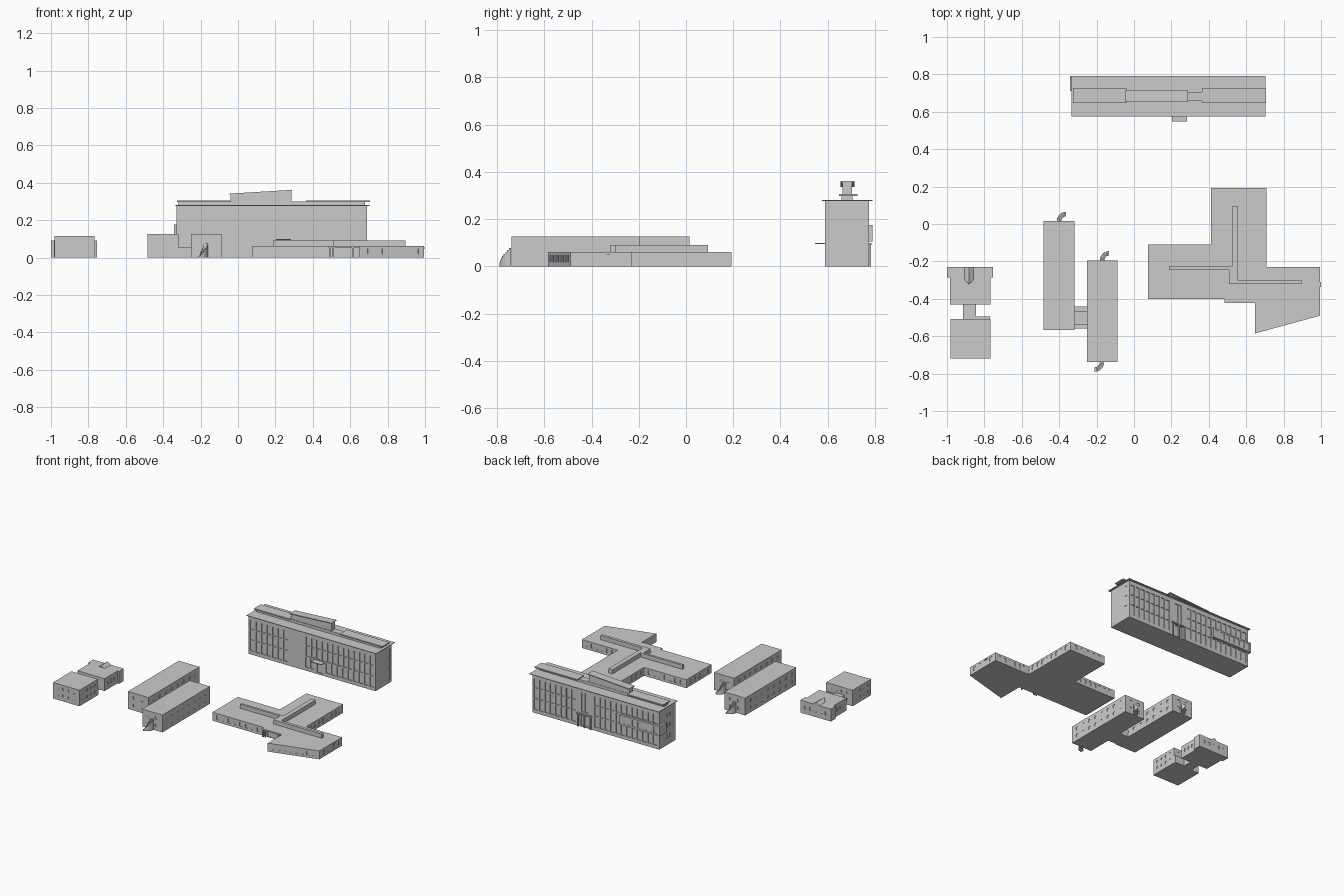
import bpy, bmesh, math
from mathutils import Matrix, Vector

if "Cube" in bpy.data.objects:
    bpy.data.objects.remove(bpy.data.objects["Cube"])


def finish(name, bm, fix=True):
    if fix:
        bmesh.ops.recalc_face_normals(bm, faces=bm.faces)
    me = bpy.data.meshes.new(name)
    bm.to_mesh(me)
    bm.free()
    ob = bpy.data.objects.new(name, me)
    bpy.context.collection.objects.link(ob)
    return ob


def add_prism(bm, pts, z0, z1):
    lo = [bm.verts.new((x, y, z0)) for x, y in pts]
    hi = [bm.verts.new((x, y, z1)) for x, y in pts]
    bm.faces.new(lo[::-1])
    bm.faces.new(hi)
    n = len(pts)
    for i in range(n):
        j = (i + 1) % n
        bm.faces.new((lo[i], lo[j], hi[j], hi[i]))


def prism(name, pts, z0, z1):
    bm = bmesh.new()
    add_prism(bm, pts, z0, z1)
    return finish(name, bm)


def box(name, x0, x1, y0, y1, z0, z1):
    return prism(name, [(x0, y0), (x1, y0), (x1, y1), (x0, y1)], z0, z1)


def row(p, q, n, fill, z0, z1, margin=0.02, depth=0.003):
    """Window slots evenly spaced along the wall from p to q."""
    p, q = Vector((*p, 0)), Vector((*q, 0))
    d = (q - p).normalized()
    step = ((q - p).length - 2 * margin) / n
    rot = Matrix.Rotation(math.atan2(d.y, d.x), 4, 'Z')
    out = []
    for i in range(n):
        c = p + d * (margin + step * (i + 0.5))
        c.z = (z0 + z1) / 2
        out.append(Matrix.Translation(c) @ rot @
                   Matrix.Diagonal((step * fill, 2 * depth, z1 - z0, 1)))
    return out


def cut(ob, slots):
    """Recess all the (non-overlapping) window slots into a building."""
    bm = bmesh.new()
    for m in slots:
        bmesh.ops.create_cube(bm, size=1, matrix=m)
    cutter = finish("window_cutter", bm)
    cutter.hide_render = True
    mod = ob.modifiers.new("windows", 'BOOLEAN')
    mod.object, mod.operation, mod.solver = cutter, 'DIFFERENCE', 'EXACT'
    bpy.context.view_layer.objects.active = ob
    bpy.ops.object.modifier_apply(modifier=mod.name)
    bpy.data.objects.remove(cutter)


def slope_top(ob, x0, x1, rise, zmin=-1):
    for v in ob.data.vertices:
        if v.co.z > zmin:
            v.co.z += rise * (v.co.x - x0) / (x1 - x0)


# Large block: body with three floors of tall windows
X0, X1, Y0, Y1 = -0.328, 0.69, 0.588, 0.774
main = box("main_block", X0, X1, Y0, Y1, 0, 0.277)
slots = []
for k, (z0, z1) in enumerate(((0.025, 0.1), (0.106, 0.175), (0.182, 0.247))):
    slots += row((X0, Y0), (0.0, Y0), 7, 0.72, z0, z1, 0.008, 0.006)
    if k:
        slots += row((0.12, Y0), (X1, Y0), 13, 0.72, z0, z1, 0.008, 0.006)
    else:
        slots += row((0.12, Y0), (0.208, Y0), 2, 0.72, z0, z1, 0.004, 0.006)
        slots += row((0.22, Y0), (0.27, Y0), 1, 1, 0.012, 0.09, 0, 0.006)
        slots += row((0.28, Y0), (X1, Y0), 9, 0.72, z0, z1, 0.006, 0.006)
    slots += row((X1, Y1), (0.33, Y1), 8, 0.72, z0, z1, 0.008, 0.006)
    slots += row((0.21, Y1), (X0, Y1), 12, 0.72, z0, z1, 0.012, 0.006)
    slots += row((X1, 0.723), (X1, 0.753), 1, 1, z0, z1, 0)
    slots += row((X0, 0.7), (X0, 0.61), 3, 0.3, z0 + 0.02, z1 - 0.02, 0)
slots += row((0.24, Y1), (0.30, Y1), 1, 1, 0.01, 0.085, 0, 0.006)
slots += row((0.24, Y1), (0.30, Y1), 2, 0.8, 0.11, 0.247, 0, 0.006)
cut(main, slots)
# Large block: roofs and upper tier
box("main_roof", -0.335, 0.704, 0.575, 0.79, 0.277, 0.281)
box("upper_tier", X0 + 0.01, X1 - 0.01, 0.658, 0.705, 0.281, 0.3)
for n, a, b in (("left", -0.325, -0.04), ("right", 0.363, 0.705)):
    box(n + "_tier_roof", a, b, 0.647, 0.727, 0.298, 0.306)
slope_top(box("penthouse", -0.04, 0.285, 0.662, 0.703, 0.3, 0.338), -0.04, 0.285, 0.018, 0.32)
slope_top(box("penthouse_roof", -0.045, 0.29, 0.654, 0.714, 0.336, 0.342), -0.045, 0.29, 0.02)
# Large block: entrance canopy, rear porch, corner bay
box("front_canopy", 0.203, 0.283, 0.547, 0.59, 0.095, 0.1)
box("rear_canopy", 0.21, 0.33, 0.77, 0.785, 0.09, 0.098)
for i in range(3):
    x = 0.215 + i * 0.05
    box("rear_post", x, x + 0.008, 0.776, 0.784, 0, 0.09)
bay = box("corner_bay", -0.342, -0.02, 0.71, 0.79, 0.105, 0.176)
cut(bay, row((-0.02, 0.79), (-0.342, 0.79), 7, 0.75, 0.118, 0.165, 0.01))

# Low winged building
poly = [(0.075, -0.4), (0.485, -0.4), (0.648, -0.4), (0.648, -0.585), (0.995, -0.49),
        (0.995, -0.23), (0.708, -0.23), (0.708, 0.193), (0.413, 0.193), (0.413, -0.11), (0.075, -0.11)]
wing = prism("winged_building", poly, 0, 0.061)
slots = []
for i, n in ((0, 8), (3, 8), (4, 4), (5, 6), (6, 8), (7, 5), (8, 5), (9, 7), (10, 5)):
    slots += row(poly[i], poly[(i + 1) % len(poly)], n, 0.4, 0.018, 0.048)
slots += row((0.51, -0.4), (0.61, -0.4), 2, 0.85, 0.004, 0.046, 0.005)
cut(wing, slots)
# Raised roof strips
prism("roof_strip", [(0.187, -0.245), (0.508, -0.245), (0.508, -0.32), (0.895, -0.32),
                     (0.895, -0.299), (0.557, -0.299), (0.557, 0.094), (0.524, 0.094),
                     (0.524, -0.228), (0.187, -0.228)], 0.06, 0.091)
# Entrance porch and side canopy
box("porch_roof", 0.485, 0.648, -0.422, -0.4, 0.052, 0.061)
for x in (0.487, 0.505, 0.61):
    box("porch_post", x, x + 0.008, -0.418, -0.41, 0, 0.053)
box("side_canopy", 0.99, 1.0, -0.337, -0.31, 0.048, 0.053)


# Two long parallel bars
def bar(name, x0, x1, y0, y1):
    ob = box(name, x0, x1, y0, y1, 0, 0.126)
    s = []
    for z in (0.028, 0.082):
        for p, q, n in (((x0, y0), (x1, y0), 2), ((x1, y0), (x1, y1), 8),
                        ((x1, y1), (x0, y1), 2), ((x0, y1), (x0, y0), 8)):
            s += row(p, q, n, 0.3, z, z + 0.02)
    cut(ob, s)


bar("left_bar", -0.485, -0.319, -0.568, 0.015)
bar("right_bar", -0.25, -0.089, -0.738, -0.195)
# Low link between the bars with a sunken open court
box("link_rear", -0.32, -0.249, -0.47, -0.44, 0, 0.053)
box("link_front", -0.32, -0.249, -0.56, -0.537, 0, 0.053)
bm = bmesh.new()
bm.faces.new([bm.verts.new(p) for p in ((-0.32, -0.537, 0), (-0.32, -0.47, 0),
                                        (-0.249, -0.47, 0), (-0.249, -0.537, 0))])
finish("court_floor", bm, False)


# Curved outdoor stairs at the bar ends
def stair(name, cx, cy, start):
    bm = bmesh.new()
    n = 9
    for i in range(n):
        a, b = (math.radians(start - 90 * k / n) for k in (i, i + 1))
        pts = [(cx + r * math.cos(t), cy + r * math.sin(t))
               for r, t in ((0.026, b), (0.05, b), (0.05, a), (0.026, a))]
        add_prism(bm, pts, 0, 0.078 * (n - i) / n)
    finish(name, bm)


stair("left_rear_stair", -0.363, 0.015, 180)
stair("right_rear_stair", -0.133, -0.195, 180)
stair("right_front_stair", -0.21, -0.74, 0)

# Small paired houses
c = [(-0.98, -0.718), (-0.768, -0.718), (-0.768, -0.507), (-0.98, -0.507)]
front = prism("small_front_house", c, 0, 0.116)
cut(front, [m for z in (0.03, 0.078) for i in range(4)
            for m in row(c[i], c[(i + 1) % 4], 4, 0.3, z, z + 0.018)])
box("house_link", -0.915, -0.845, -0.51, -0.425, 0, 0.062)
box("link_step", -0.846, -0.77, -0.508, -0.495, 0, 0.055)
pts = [(-0.985, -0.43), (-0.768, -0.43), (-0.768, -0.285), (-0.755, -0.285), (-0.755, -0.23),
       (-1.0, -0.23), (-1.0, -0.285), (-0.985, -0.285)]
rear = prism("small_rear_house", pts, 0, 0.09)
cut(rear, [m for i, n in ((1, 3), (4, 5), (7, 3))
           for m in row(pts[i], pts[(i + 1) % 8], n, 0.3, 0.035, 0.06)])
# Gabled dormer with hipped front end
bm = bmesh.new()
V = [bm.verts.new(p) for p in ((-0.91, -0.23, 0.088), (-0.855, -0.23, 0.088), (-0.8825, -0.23, 0.108),
                               (-0.91, -0.295, 0.088), (-0.855, -0.295, 0.088), (-0.8825, -0.322, 0.108))]
for f in ((0, 1, 2), (0, 2, 5, 3), (1, 4, 5, 2), (3, 5, 4), (0, 3, 4, 1)):
    bm.faces.new([V[i] for i in f])
finish("dormer", bm)
